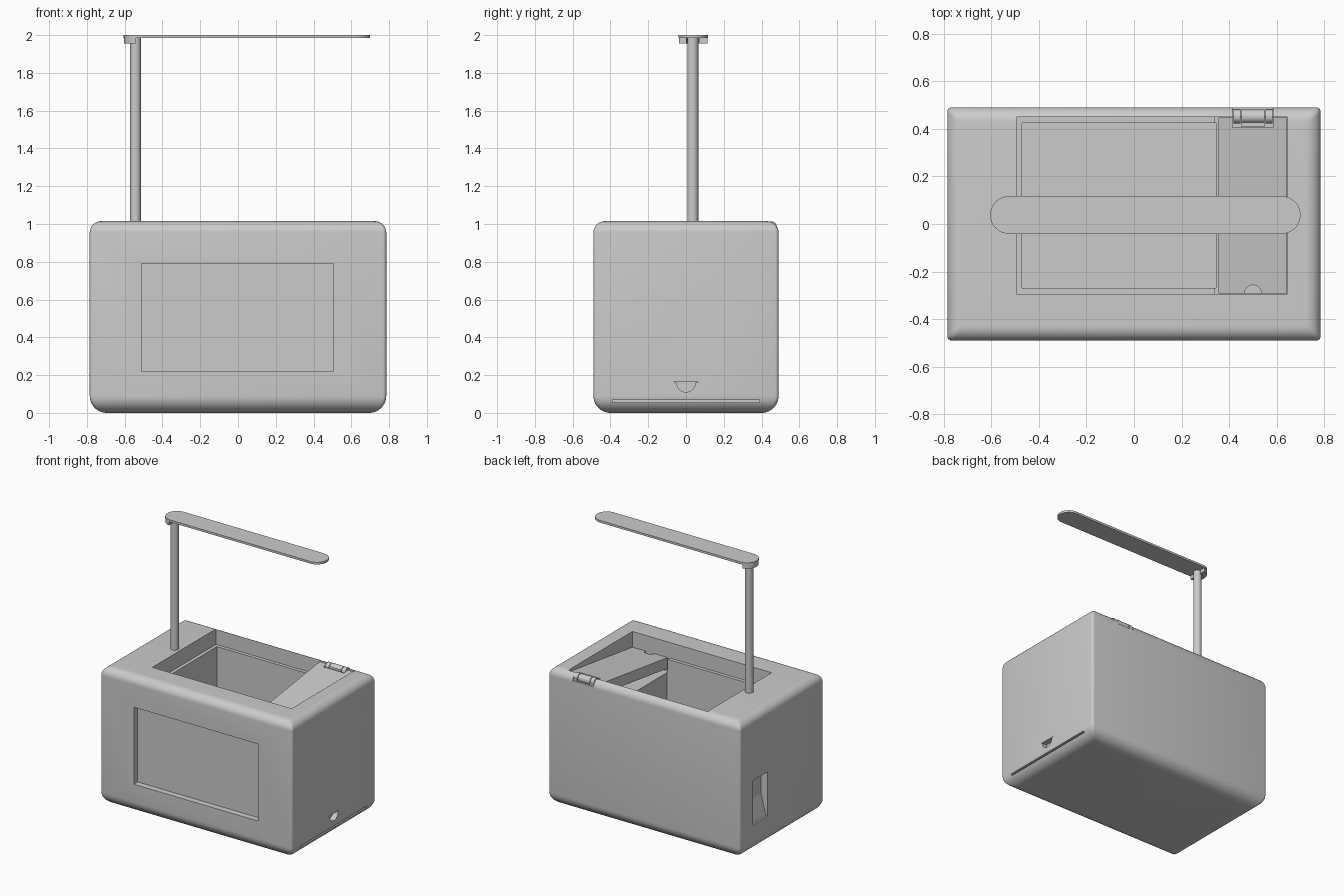
import bpy, bmesh, math
from mathutils import Vector

cube = bpy.data.objects.get("Cube")
if cube:
    bpy.data.objects.remove(cube, do_unlink=True)

grey = bpy.data.materials.new("plain_grey")
grey.use_nodes = True
GREY = (0.6, 0.6, 0.6, 1)
grey.diffuse_color = GREY
grey.node_tree.nodes["Principled BSDF"].inputs["Base Color"].default_value = GREY


def finish(name, bm):
    bmesh.ops.recalc_face_normals(bm, faces=bm.faces)
    mesh = bpy.data.meshes.new(name)
    bm.to_mesh(mesh)
    bm.free()
    mesh.materials.append(grey)
    ob = bpy.data.objects.new(name, mesh)
    bpy.context.collection.objects.link(ob)
    return ob


def loft(name, rings):
    """Closed solid through equal-length rings of points."""
    bm = bmesh.new()
    loops = [[bm.verts.new(p) for p in ring] for ring in rings]
    n = len(loops[0])
    for a, b in zip(loops, loops[1:]):
        for i in range(n):
            j = (i + 1) % n
            bm.faces.new((a[i], a[j], b[j], b[i]))
    bm.faces.new(loops[0])
    bm.faces.new(loops[-1])
    return finish(name, bm)


def prism(name, pts, axis, lo, hi):
    """Extrude a 2D outline along an axis; outline uses the other two axes."""
    def place(p, d):
        v = list(p)
        v.insert("xyz".index(axis), d)
        return Vector(v)
    return loft(name, [[place(p, d) for p in pts] for d in (lo, hi)])


def box(name, x0, x1, y0, y1, z0, z1):
    return prism(name, [(x0, y0), (x1, y0), (x1, y1), (x0, y1)], "z", z0, z1)


def arc(cx, cy, r, start, end, n=16):
    angles = [math.radians(start + (end - start) * i / n) for i in range(n + 1)]
    return [(cx + r * math.cos(a), cy + r * math.sin(a)) for a in angles]


def circle(cx, cy, r, n=32):
    return arc(cx, cy, r, 0, 360, n)[:-1]


def cut(ob, cutter):
    mod = ob.modifiers.new("cut", "BOOLEAN")
    mod.operation = "DIFFERENCE"
    mod.solver = "EXACT"
    mod.object = cutter
    bpy.context.view_layer.objects.active = ob
    bpy.ops.object.modifier_apply(modifier=mod.name)
    bpy.data.objects.remove(cutter, do_unlink=True)


def smooth(ob):
    bpy.ops.object.select_all(action="DESELECT")
    ob.select_set(True)
    bpy.context.view_layer.objects.active = ob
    bpy.ops.object.shade_smooth_by_angle(angle=math.radians(30))


# Housing: rounded-rectangle rings following a rounded side profile
HX, HY, TOP = 0.785, 0.49, 1.015
BASE_R, TOP_R, CORNER = 0.09, 0.06, 0.018


def outline(inset, z):
    x, y = HX - inset - CORNER, HY - inset - CORNER
    pts = []
    for k, (sx, sy) in enumerate([(1, 1), (-1, 1), (-1, -1), (1, -1)]):
        pts += arc(sx * x, sy * y, CORNER, k * 90, k * 90 + 90, 4)
    return [Vector((px, py, z)) for px, py in pts]


profile = arc(BASE_R, BASE_R, BASE_R, 270, 180, 10)
profile += arc(TOP_R, TOP - TOP_R, TOP_R, 180, 90, 8)
housing = loft("housing", [outline(i, z) for i, z in profile])

# Openings in the housing
cut(housing, box("top_recess", -0.495, 0.645, -0.295, 0.45, 0.9, 1.2))
cut(housing, box("lid_pocket", 0.34, 0.645, -0.295, 0.45, 0.8, 1.1))
cut(housing, box("inner_cavity", -0.47, 0.345, -0.27, 0.425, 0.2, 1.1))
cut(housing, box("front_panel_recess", -0.51, 0.505, -0.7, -0.445, 0.22, 0.79))
cut(housing, box("switch_recess", -0.9, -0.735, 0.17, 0.335, 0.21, 0.535))
cut(housing, box("drawer_slit", 0.755, 0.9, -0.39, 0.39, 0.055, 0.068))
cut(housing, box("hinge_notch", 0.415, 0.585, 0.405, 0.6, 0.965, 1.2))
grip = [(-0.065, 0.165), *arc(0, 0.16, 0.05, 180, 360), (0.065, 0.165)]
cut(housing, prism("drawer_grip", grip, "x", 0.745, 0.9))
smooth(housing)

# Sloped lid with a finger notch at its front edge
lid_side = [(-0.293, 0.82), (0.447, 0.92), (0.447, 1.0), (-0.293, 0.9)]
lid = prism("lid", lid_side, "x", 0.355, 0.643)
cut(lid, prism("finger_notch", circle(0.5, -0.293, 0.036), "z", 0.87, 1.1))
cut(lid, box("hinge_clearance", 0.415, 0.585, 0.405, 0.5, 0.965, 1.1))
smooth(lid)

# Hinge: middle barrel, two knuckles and their leaves
smooth(prism("hinge_barrel", circle(0.452, 0.985, 0.029), "x", 0.452, 0.548))
for side, x0, x1 in (("right", 0.418, 0.448), ("left", 0.552, 0.582)):
    smooth(prism(side + "_hinge_knuckle", circle(0.452, 0.985, 0.029), "x", x0, x1))
    box(side + "_hinge_leaf", x0, x1, 0.452, 0.484, 0.96, 0.985)
box("hinge_lid_leaf", 0.452, 0.548, 0.407, 0.452, 0.96, 0.998)

# Rocker switch in the side recess
rocker = [(-0.733, 0.37), (-0.733, 0.212), (-0.775, 0.212)]
prism("rocker_switch", rocker, "y", 0.172, 0.333)

# Post, lamp arm and the bracket joining them
PX, PY = -0.543, 0.036
smooth(prism("post", circle(PX, PY, 0.029), "z", 0.88, 1.987))
R, AY = 0.079, 0.038
arm = arc(-0.605 + R, AY, R, 90, 270, 24) + arc(0.7 - R, AY, R, -90, 90, 24)
smooth(prism("lamp_arm", arm, "z", 1.984, 2.0))
bracket = prism("arm_bracket", arc(-0.527, AY, 0.076, 100, 260, 24), "z", 1.955, 1.985)
cut(bracket, prism("post_socket", circle(PX, PY, 0.034), "z", 1.9, 2.1))
smooth(bracket)
